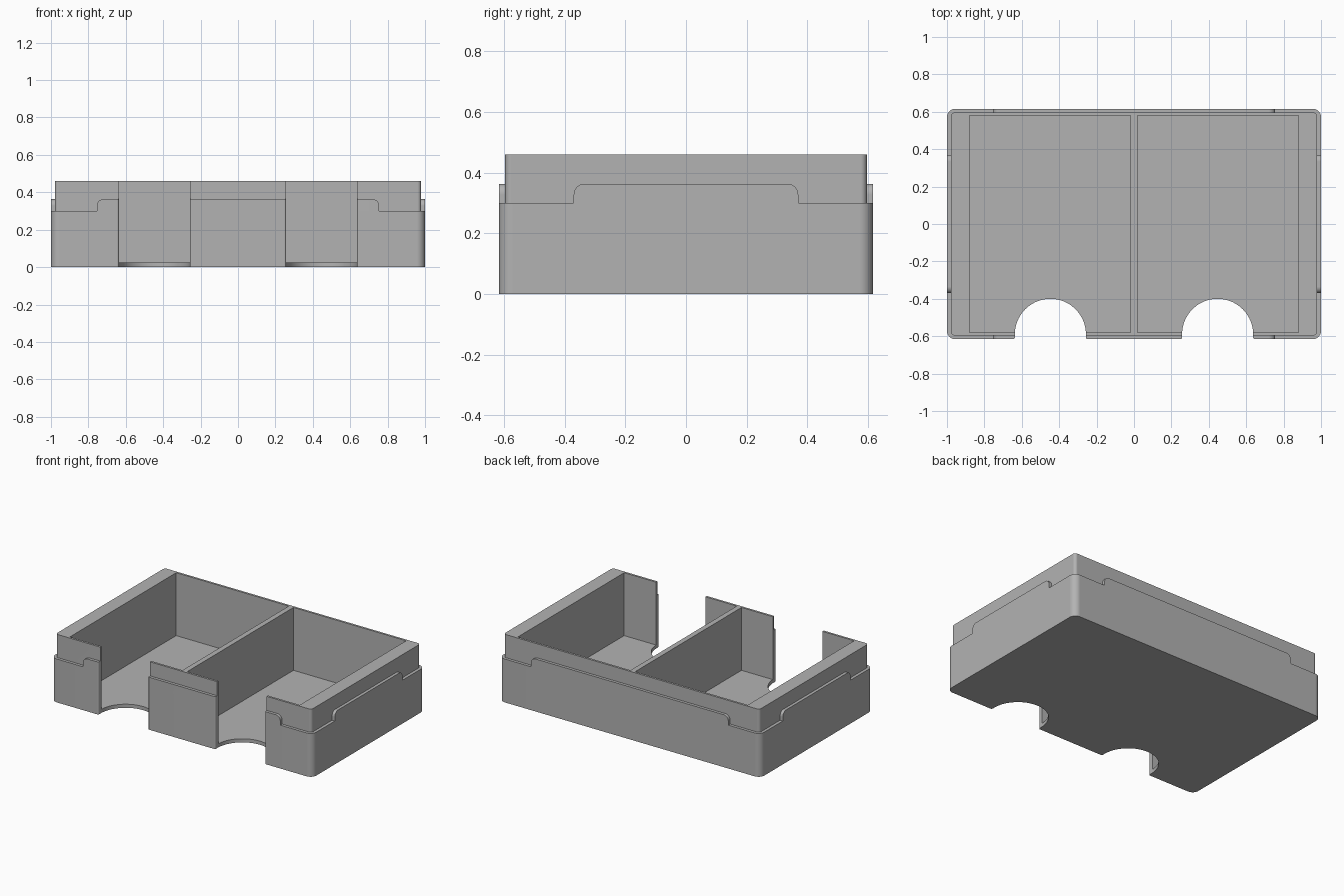
import bpy
import bmesh
from math import sin, cos, pi, radians
from mathutils import Matrix

cube = bpy.data.objects.get("Cube")
if cube:
    bpy.data.objects.remove(cube, do_unlink=True)

# Overall sizes
HX, HY = 1.0, 0.616            # half width and depth of the body
RX, RY = 0.979, 0.596          # half width and depth of the inset rim
LEDGE, LIP, TOP, FLOOR = 0.30, 0.363, 0.46, 0.025

grey = bpy.data.materials.new("plain grey")
grey.use_nodes = True
colour = (0.45, 0.45, 0.45, 1)
grey.diffuse_color = colour
grey.node_tree.nodes["Principled BSDF"].inputs["Base Color"].default_value = colour


def arc(cx, cy, r, a0, a1, n=8):
    """Points along an arc, angles in degrees."""
    steps = [radians(a0 + (a1 - a0) * i / n) for i in range(n + 1)]
    return [(cx + r * cos(a), cy + r * sin(a)) for a in steps]


def rounded_rect(hx, hy, r):
    pts = []
    for sx, sy, a in ((1, 1, 0), (-1, 1, 90), (-1, -1, 180), (1, -1, 270)):
        pts += arc(sx * (hx - r), sy * (hy - r), r, a, a + 90)
    return pts


def prism(name, pts, z0, z1, matrix=Matrix()):
    """Extrude a flat outline from z0 to z1, then place it."""
    bm = bmesh.new()
    face = bm.faces.new([bm.verts.new((x, y, z0)) for x, y in pts])
    ext = bmesh.ops.extrude_face_region(bm, geom=[face])
    verts = [v for v in ext["geom"] if isinstance(v, bmesh.types.BMVert)]
    bmesh.ops.translate(bm, verts=verts, vec=(0, 0, z1 - z0))
    bmesh.ops.transform(bm, matrix=matrix, verts=bm.verts)
    bmesh.ops.recalc_face_normals(bm, faces=bm.faces)
    mesh = bpy.data.meshes.new(name)
    bm.to_mesh(mesh)
    bm.free()
    mesh.materials.append(grey)
    obj = bpy.data.objects.new(name, mesh)
    bpy.context.collection.objects.link(obj)
    return obj


def combine(target, tool, operation):
    """Apply a boolean to the target and discard the tool."""
    mod = target.modifiers.new(operation.title(), "BOOLEAN")
    mod.operation, mod.solver, mod.object = operation, "EXACT", tool
    bpy.context.view_layer.objects.active = target
    bpy.ops.object.modifier_apply(modifier=mod.name)
    bpy.data.objects.remove(tool, do_unlink=True)


# Body with a narrower rim standing on it
tray = prism("storage_tray", rounded_rect(HX, HY, 0.045), 0, LEDGE)
combine(tray, prism("rim", rounded_rect(RX, RY, 0.02), 0.1, TOP), "UNION")

# Raised locating lip on each of the four sides
for angle, half, outer in ((0, 0.755, HY), (180, 0.755, HY), (90, 0.37, HX), (270, 0.37, HX)):
    r = 0.035
    outline = [(-half, LEDGE), (half, LEDGE)]
    outline += arc(half - r, LIP - r, r, 0, 90)
    outline += arc(r - half, LIP - r, r, 90, 180)
    place = Matrix.Rotation(radians(angle), 4, "Z") @ Matrix.Rotation(pi / 2, 4, "X")
    combine(tray, prism("lip", outline, outer - 0.03, outer, place), "UNION")

# Two compartments and the thumb notches in their front walls
flare = 0.01
for side in (-1, 1):
    pocket = [(side * x, y) for x, y in ((0.018, -0.581), (0.88, -0.581), (0.88, 0.581), (0.018, 0.581))]
    combine(tray, prism("pocket", pocket, FLOOR, 0.6), "DIFFERENCE")

    cx, r = side * 0.447, 0.19
    notch = arc(cx, -0.59, r, 0, 180, 40)
    notch += arc(cx - r - flare, flare - HY, flare, 0, -90, 4)
    notch += [(cx - r - flare, -0.7), (cx + r + flare, -0.7)]
    notch += arc(cx + r + flare, flare - HY, flare, 270, 180, 4)
    combine(tray, prism("notch", notch, -0.1, 0.6), "DIFFERENCE")

# Smooth the rounded corners and keep the flat faces flat
bpy.ops.object.select_all(action="DESELECT")
tray.select_set(True)
bpy.context.view_layer.objects.active = tray
bpy.ops.object.shade_smooth_by_angle(angle=radians(30))
weighted = tray.modifiers.new("Weighted Normal", "WEIGHTED_NORMAL")
weighted.keep_sharp = True
